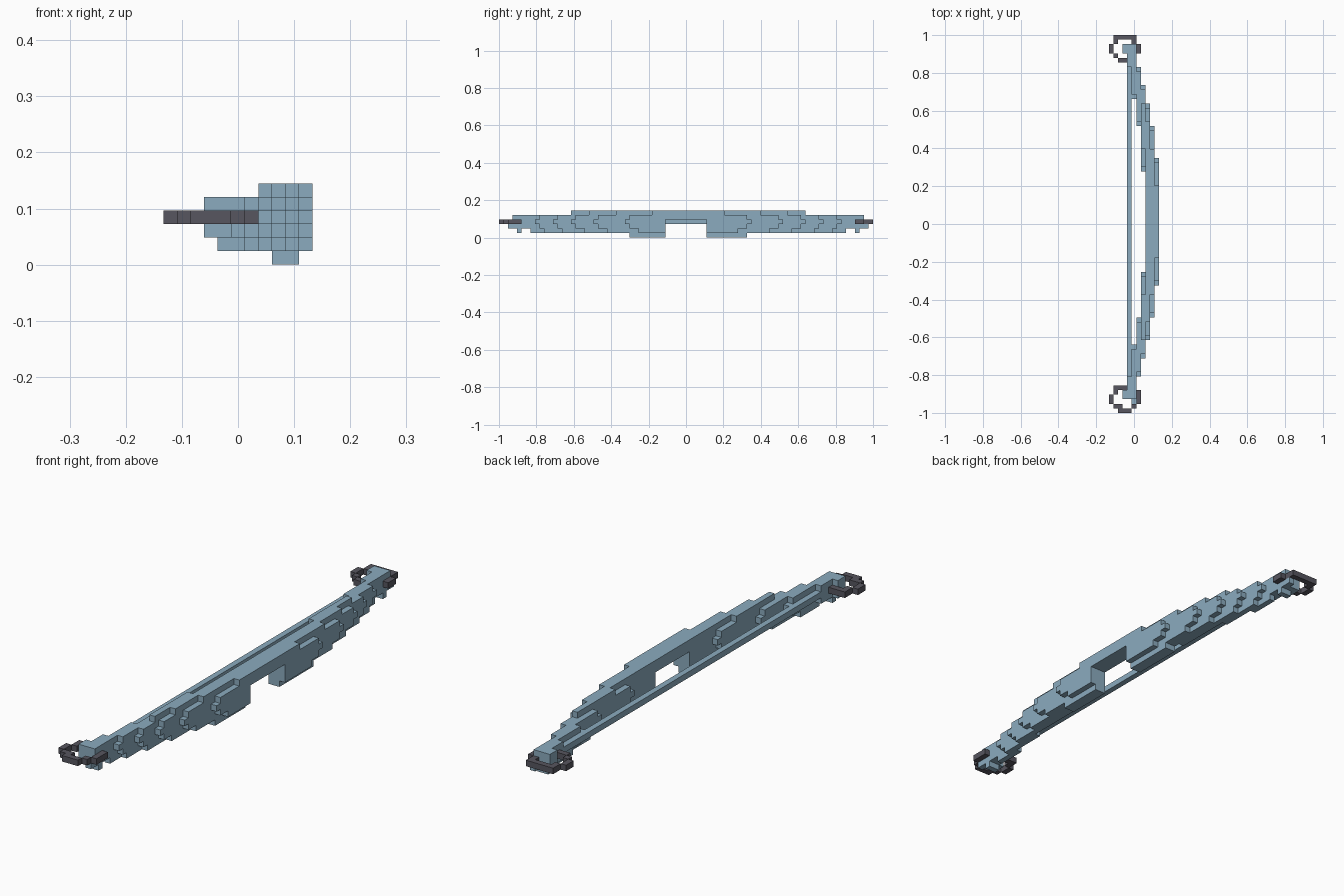
import bpy
import bmesh
from mathutils import Vector

cube = bpy.data.objects.get("Cube")
if cube:
    bpy.data.objects.remove(cube, do_unlink=True)

UNIT = 2 / 83                              # edge of one block
ORIGIN = Vector((-5.5, -41.5, 0))          # grid corner, in blocks
MID = 42                                   # row where the two limbs meet


def material(name, color):
    mat = bpy.data.materials.new(name)
    mat.use_nodes = True
    mat.diffuse_color = color
    mat.node_tree.nodes["Principled BSDF"].inputs["Base Color"].default_value = color
    return mat


def block(xs, ys, zs):
    """All grid cells in three half-open ranges."""
    return {(x, y, z) for x in range(*xs) for y in range(*ys) for z in range(*zs)}


def both_limbs(xs, start, end, zs):
    """A block at the same distance from the middle on both limbs."""
    return block(xs, (MID + start, MID + end), zs) | block(xs, (MID - end, MID - start), zs)


def build(name, cells, mat):
    """Skin a set of cells with only its outer faces, then merge flat areas."""
    bm = bmesh.new()
    for cell in cells:
        for axis in range(3):
            for side in (0, 1):
                near = list(cell)
                near[axis] += 2 * side - 1
                if tuple(near) in cells:
                    continue
                a, b = (axis + 1) % 3, (axis + 2) % 3
                corners = []
                for da, db in ((0, 0), (1, 0), (1, 1), (0, 1)):
                    p = Vector(cell)
                    p[axis] += side
                    p[a] += da
                    p[b] += db
                    corners.append(bm.verts.new((p + ORIGIN) * UNIT))
                bm.faces.new(corners if side else corners[::-1])
    bmesh.ops.remove_doubles(bm, verts=bm.verts, dist=UNIT / 10)
    bmesh.ops.dissolve_limit(bm, angle_limit=0.01, verts=bm.verts, edges=bm.edges)
    mesh = bpy.data.meshes.new(name)
    bm.to_mesh(mesh)
    bm.free()
    mesh.materials.append(mat)
    obj = bpy.data.objects.new(name, mesh)
    bpy.context.collection.objects.link(obj)


blue = material("steel_blue", (0.26, 0.41, 0.52, 1))
dark = material("dark_grey", (0.095, 0.093, 0.115, 1))

# Curved limbs: each layer lists where its columns end, outermost column first
LAYER_ENDS = {1: (11, 18, 23, 28, 32, 35),
              2: (13, 20, 25, 29, 33, 38),
              3: (14, 21, 26, 30, 34, 38),
              4: (13, 20, 25, 29, 33, 38),
              5: (8, 16, 22, 26)}
LAYER_LAG = {1: 3, 2: 1, 3: 0, 4: 1, 5: 5}  # inner face recedes away from the middle layer
INNER_START = (0, 0, 0, 11, 21, 27)
limbs = set()
for z, ends in LAYER_ENDS.items():
    for step, end in enumerate(ends):
        start = INNER_START[step]
        if start:
            start += LAYER_LAG[z]
        x = 10 - step
        limbs |= both_limbs((x, x + 1), start, end, (z, z + 1))

# Lower grip pads, with the open window between them
limbs |= both_limbs((8, 10), 4, 13, (0, 1))
limbs -= block((0, 11), (37, 46), (0, 4))

# Limb tips and the knobs that hold the string
limbs |= both_limbs((4, 5), 34, 39, (2, 5))
limbs |= both_limbs((3, 4), 37, 39, (2, 5))
limbs |= both_limbs((4, 6), 37, 38, (1, 2))
limbs |= both_limbs((4, 6), 38, 39, (2, 5))
limbs |= both_limbs((5, 6), 39, 40, (2, 3))
build("bow_limbs", limbs, blue)

# Straight string
build("bow_string", block((4, 5), (MID - 34, MID + 34), (3, 4)), blue)


# Open hooks around both tips, one layer thick
def hook(rows):
    cells = set()
    for x0, x1, r0, r1 in rows:
        cells |= block((x0, x1), (r0, r1), (3, 4))
    return cells


build("back_hook", hook([(1, 6, 82, 83), (1, 2, 81, 82), (0, 1, 79, 81), (1, 2, 78, 79),
                         (2, 4, 77, 78), (6, 7, 79, 81), (5, 6, 81, 82)]), dark)
build("front_hook", hook([(2, 5, 0, 1), (1, 3, 1, 2), (0, 1, 2, 4), (1, 2, 4, 6),
                          (2, 4, 5, 6), (5, 6, 1, 2), (6, 7, 2, 5)]), dark)
